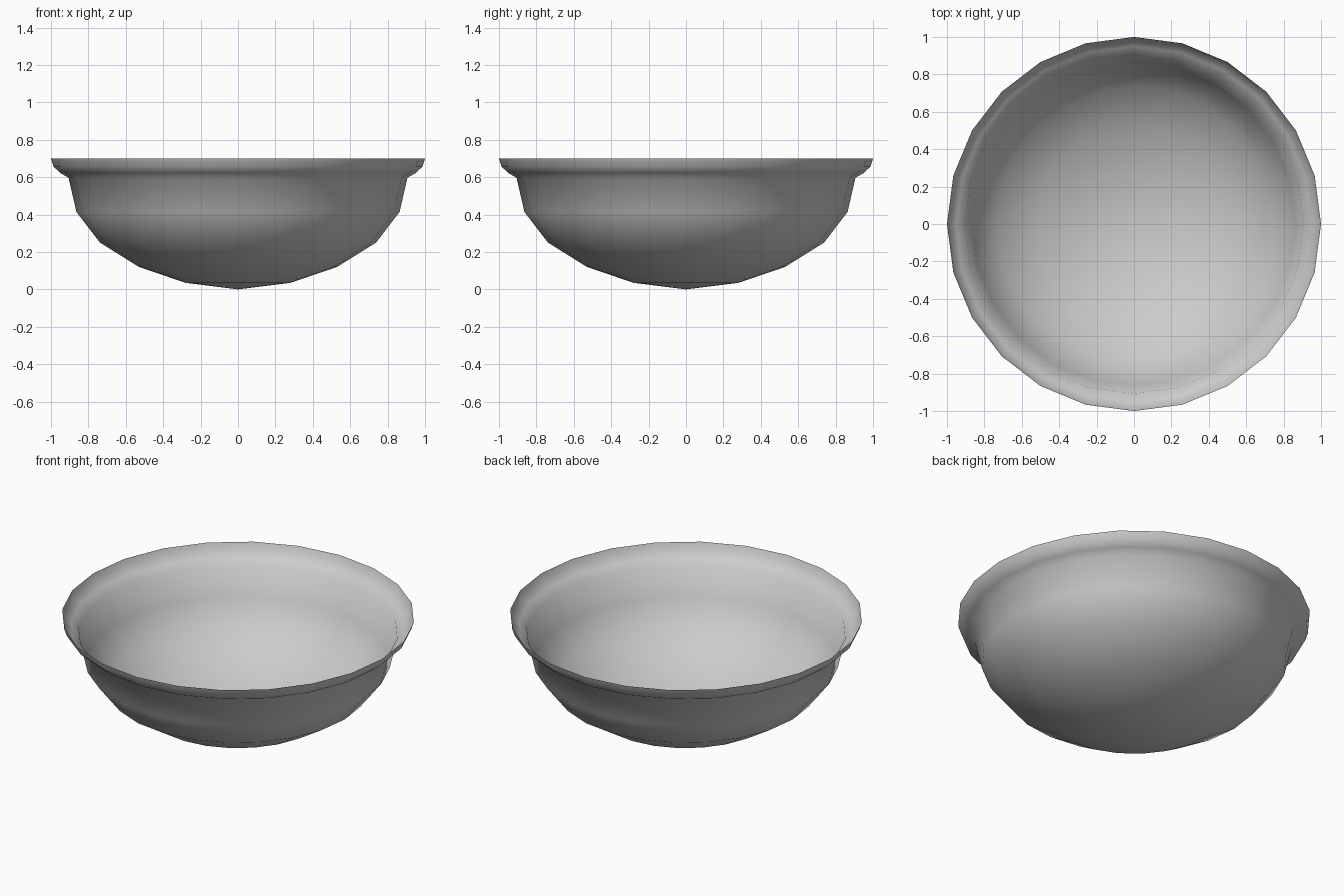
import bpy, bmesh, math

if "Cube" in bpy.data.objects:
    bpy.data.objects.remove(bpy.data.objects["Cube"])

SIDES = 24
# Bowl wall and flared lip: (radius, height) from the bottom up
profile = [(0.28, 0.035), (0.53, 0.12), (0.738, 0.25), (0.864, 0.414),
           (0.906, 0.597), (0.95, 0.622), (0.985, 0.655), (1.0, 0.70)]

bm = bmesh.new()


def ring(radius, z):
    return [bm.verts.new((radius * math.cos(2 * math.pi * i / SIDES),
                          radius * math.sin(2 * math.pi * i / SIDES), z))
            for i in range(SIDES)]


rings = [ring(r, z) for r, z in profile]

# Bottom fan
bottom = bm.verts.new((0, 0, 0))
for i in range(SIDES):
    bm.faces.new((bottom, rings[0][(i + 1) % SIDES], rings[0][i]))

# Wall and lip
for low, high in zip(rings, rings[1:]):
    for i in range(SIDES):
        j = (i + 1) % SIDES
        bm.faces.new((low[i], low[j], high[j], high[i]))

for face in bm.faces:
    face.smooth = True

mesh = bpy.data.meshes.new("bowl")
bm.to_mesh(mesh)
bm.free()
bowl = bpy.data.objects.new("bowl", mesh)
bpy.context.collection.objects.link(bowl)
